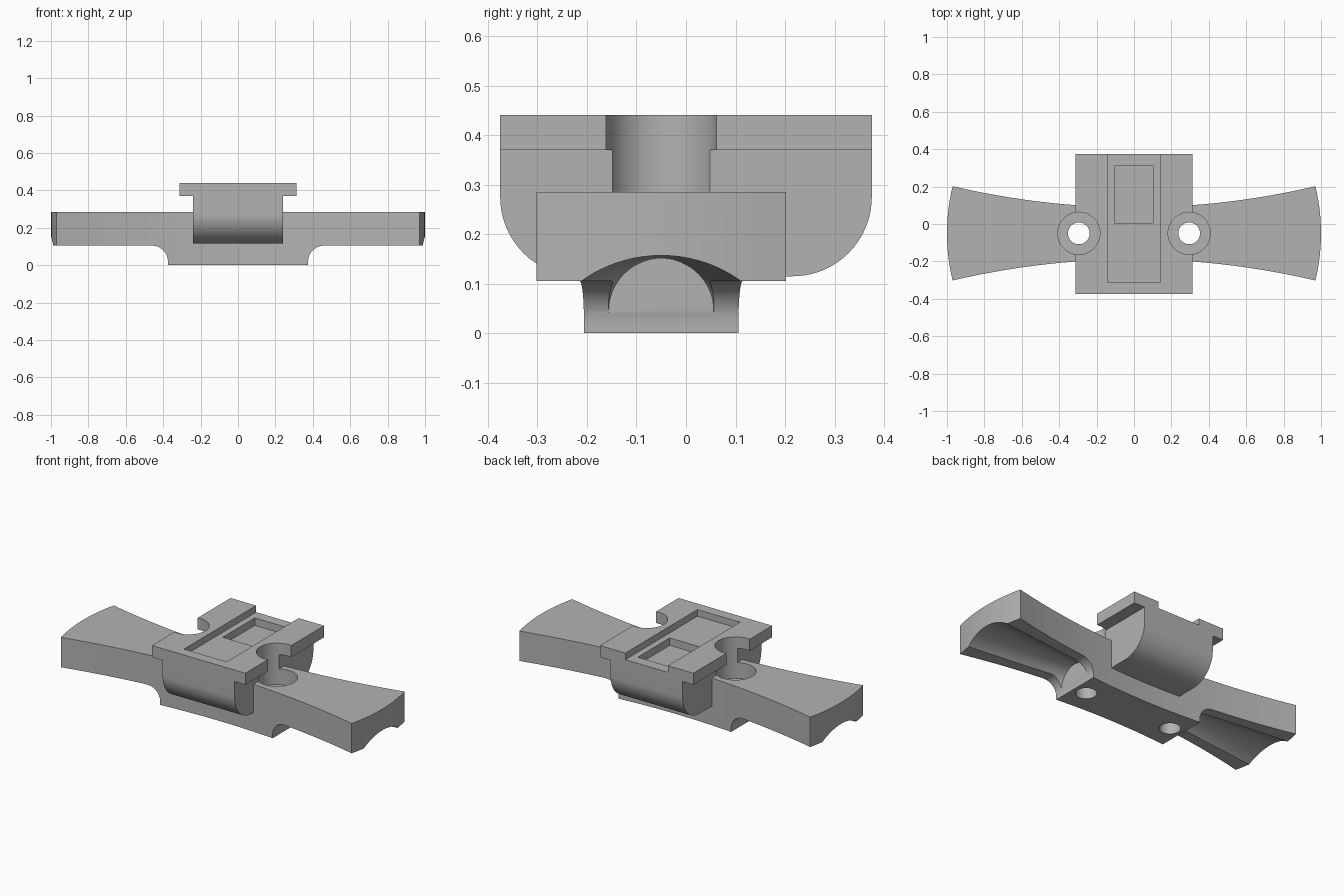
import bpy
import bmesh
from math import sin, cos, pi, radians
from mathutils import Vector

default = bpy.data.objects.get("Cube")
if default:
    bpy.data.objects.remove(default, do_unlink=True)

GREY = (0.45, 0.45, 0.45, 1.0)
mat = bpy.data.materials.new("plain_grey")
mat.use_nodes = True
mat.diffuse_color = GREY
mat.node_tree.nodes["Principled BSDF"].inputs["Base Color"].default_value = GREY

MID_Y = -0.05      # centre line of the grip bar
HOLE_X = 0.295     # screw hole offset


def loft(name, rings):
    """Closed solid through a list of equal-sized point rings."""
    bm = bmesh.new()
    loops = [[bm.verts.new(p) for p in ring] for ring in rings]
    n = len(loops[0])
    for a, b in zip(loops, loops[1:]):
        for i in range(n):
            j = (i + 1) % n
            bm.faces.new((a[i], a[j], b[j], b[i]))
    bm.faces.new(loops[0])
    bm.faces.new(loops[-1])
    bmesh.ops.recalc_face_normals(bm, faces=bm.faces)
    mesh = bpy.data.meshes.new(name)
    bm.to_mesh(mesh)
    bm.free()
    mesh.materials.append(mat)
    obj = bpy.data.objects.new(name, mesh)
    bpy.context.collection.objects.link(obj)
    return obj


def prism(name, profile, axis, low, high):
    """Extrude a 2D profile along x, y or z."""
    def place(p, t):
        c = list(p)
        c.insert("xyz".index(axis), t)
        return Vector(c)
    return loft(name, [[place(p, t) for p in profile] for t in (low, high)])


def box(name, x0, x1, y0, y1, z0, z1):
    return prism(name, [(x0, y0), (x1, y0), (x1, y1), (x0, y1)], "z", z0, z1)


def arc(cx, cy, r, start, end, steps):
    return [(cx + r * cos(radians(start + (end - start) * i / steps)),
             cy + r * sin(radians(start + (end - start) * i / steps)))
            for i in range(steps + 1)]


def circle(cx, cy, r, n=64):
    return arc(cx, cy, r, 0, 360, n)[:-1]


def combine(target, other, operation="DIFFERENCE"):
    """Apply a boolean and remove the helper."""
    other.hide_render = True
    mod = target.modifiers.new("combine", "BOOLEAN")
    mod.operation = operation
    mod.solver = "EXACT"
    mod.object = other
    bpy.context.view_layer.objects.active = target
    bpy.ops.object.modifier_apply(modifier=mod.name)
    bpy.data.objects.remove(other, do_unlink=True)


# Grip bar: waisted plan with bowed ends
STEPS = 40
END_X, END_HALF = 0.97, 0.2525
xs = [-END_X + 2 * END_X * i / STEPS for i in range(STEPS + 1)]
front_edge = [(x, MID_Y - 0.139 - 0.12 * x * x) for x in xs]
right_end = []
for i in range(1, 12):
    t = -1 + i / 6
    right_end.append((1 - 0.03 * t * t, MID_Y + END_HALF * t))
back_edge = [(x, 2 * MID_Y - y) for x, y in reversed(front_edge)]
left_end = [(-x, y) for x, y in reversed(right_end)]
bar = prism("grip_bar", front_edge + right_end + back_edge + left_end, "z", 0, 0.285)

for side in (-1, 1):
    # Raised underside of each wing, with a hollow curve into the foot
    step = [(0.375, -0.1)] + arc(0.46, 0.02, 0.085, 180, 90, 16) + [(1.2, 0.105), (1.2, -0.1)]
    combine(bar, prism("wing_step", [(side * x, z) for x, z in step], "y", -0.6, 0.6))
    # Flaring finger groove under each wing
    rings = []
    for x in (0.378, 1.05):
        t = (x - 0.378) / 0.622
        r = 0.106 + 0.174 * t
        top = 0.151 + 0.006 * t
        rings.append([(side * x, y, z) for y, z in circle(MID_Y, top - r, r, 96)])
    combine(bar, loft("finger_groove", rings))

# Sliding shoe: rounded lower corners, T-shaped top
shoe_profile = ([(0.375, 0.44), (-0.375, 0.44)]
                + arc(-0.215, 0.275, 0.16, 180, 270, 20)
                + arc(0.215, 0.275, 0.16, 270, 360, 20))
shoe = prism("shoe", shoe_profile, "x", -0.312, 0.312)
for side in (-1, 1):
    x0, x1 = sorted((side * 0.24, side * 0.5))
    combine(shoe, box("flange_undercut", x0, x1, -0.6, 0.6, -0.1, 0.37))

# Top channel open at the back, with a deeper pocket
combine(shoe, box("channel", -0.142, 0.142, -0.312, 0.6, 0.40, 0.6))
combine(shoe, box("pocket", -0.105, 0.105, 0.005, 0.31, 0.355, 0.6))

combine(bar, shoe, "UNION")

# Counterbored screw holes
for side in (-1, 1):
    combine(bar, prism("counterbore", circle(side * HOLE_X, MID_Y, 0.113), "z", 0.19, 0.7))
    combine(bar, prism("screw_hole", circle(side * HOLE_X, MID_Y, 0.058), "z", -0.1, 0.3))

bar.name = "grip_bar_with_shoe"
bpy.ops.object.select_all(action="DESELECT")
bar.select_set(True)
bpy.context.view_layer.objects.active = bar
bpy.ops.object.shade_smooth_by_angle(angle=radians(25))
